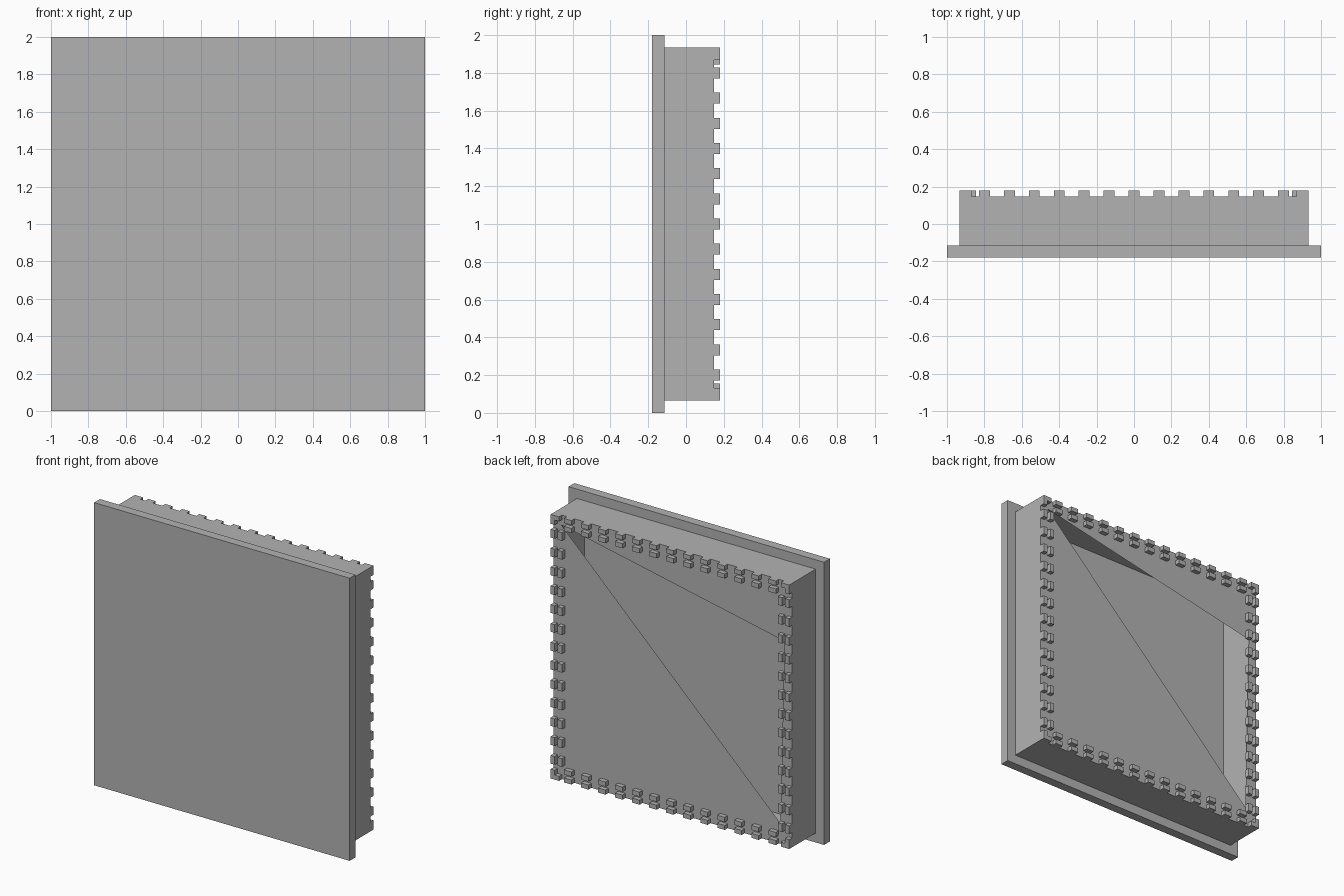
import bpy
import bmesh
from mathutils import Vector

default = bpy.data.objects.get("Cube")
if default:
    bpy.data.objects.remove(default, do_unlink=True)

grey = bpy.data.materials.new("plain grey")
grey.use_nodes = True
colour = (0.45, 0.45, 0.45, 1)
grey.diffuse_color = colour
grey.node_tree.nodes["Principled BSDF"].inputs["Base Color"].default_value = colour

MID = 1.0                        # height of the centre
FRONT, SEAT, RIM, TIP = -0.18, -0.115, 0.147, 0.18
OUTER, INNER = 0.934, 0.874      # half sizes of the box, outside and inside
PITCH, TOOTH = 0.1333, 0.029     # tooth spacing and half length


def add_box(bm, x, y, z):
    """Box from (min, max) ranges; z is measured from the centre."""
    made = bmesh.ops.create_cube(bm, size=1)["verts"]
    for v in made:
        v.co = Vector([r[0] if c < 0 else r[1] for c, r in zip(v.co, (x, y, z))])


def finish(bm, name):
    mesh = bpy.data.meshes.new(name)
    bm.to_mesh(mesh)
    bm.free()
    mesh.materials.append(grey)
    obj = bpy.data.objects.new(name, mesh)
    obj.location.z = MID
    bpy.context.collection.objects.link(obj)
    return obj


# Front plate
bm = bmesh.new()
add_box(bm, (-1, 1), (FRONT, SEAT), (-1, 1))
finish(bm, "front_plate")

# Hollow square wall: a square ring extruded along y
bm = bmesh.new()
corners = [(-1, -1), (1, -1), (1, 1), (-1, 1)]
rings = [[bm.verts.new((sx * h, y, sz * h)) for sx, sz in corners]
         for h, y in ((OUTER, SEAT), (OUTER, RIM), (INNER, RIM), (INNER, SEAT))]
for a, b in zip(rings, rings[1:]):
    for i in range(4):
        j = (i + 1) % 4
        bm.faces.new((a[i], a[j], b[j], b[i]))
bmesh.ops.recalc_face_normals(bm, faces=bm.faces)
finish(bm, "box_wall")

# Back cover: a sheet with a long triangular opening
bm = bmesh.new()
apex, upper, lower = (INNER, 0.864), (-INNER, 0.508), (-0.843, -0.79)
outlines = [
    [apex, (INNER, INNER), (-INNER, INNER), upper],
    [apex, lower, (-INNER, -INNER), (INNER, -INNER)],
    [upper, (-INNER, -INNER), lower],
]
for outline in outlines:
    face = bm.faces.new([bm.verts.new((x, RIM, z)) for x, z in outline])
    face.normal_update()
    if face.normal.y < 0:
        face.normal_flip()
finish(bm, "back_cover")


# Teeth: rows along all four sides, one outer and one inner
def tooth_rows(name, far, near, corner):
    bm = bmesh.new()
    spans = [(k * PITCH - TOOTH, k * PITCH + TOOTH) for k in range(-6, 7)]
    if corner:
        spans += [(-OUTER, -0.868), (0.868, OUTER)]
    for side in (-1, 1):
        edge = sorted((side * near, side * far))
        for span in spans:
            add_box(bm, span, (RIM, TIP), edge)
            add_box(bm, edge, (RIM, TIP), span)
    finish(bm, name)


tooth_rows("outer_teeth", OUTER, 0.902, True)
tooth_rows("inner_teeth", 0.878, 0.845, False)
